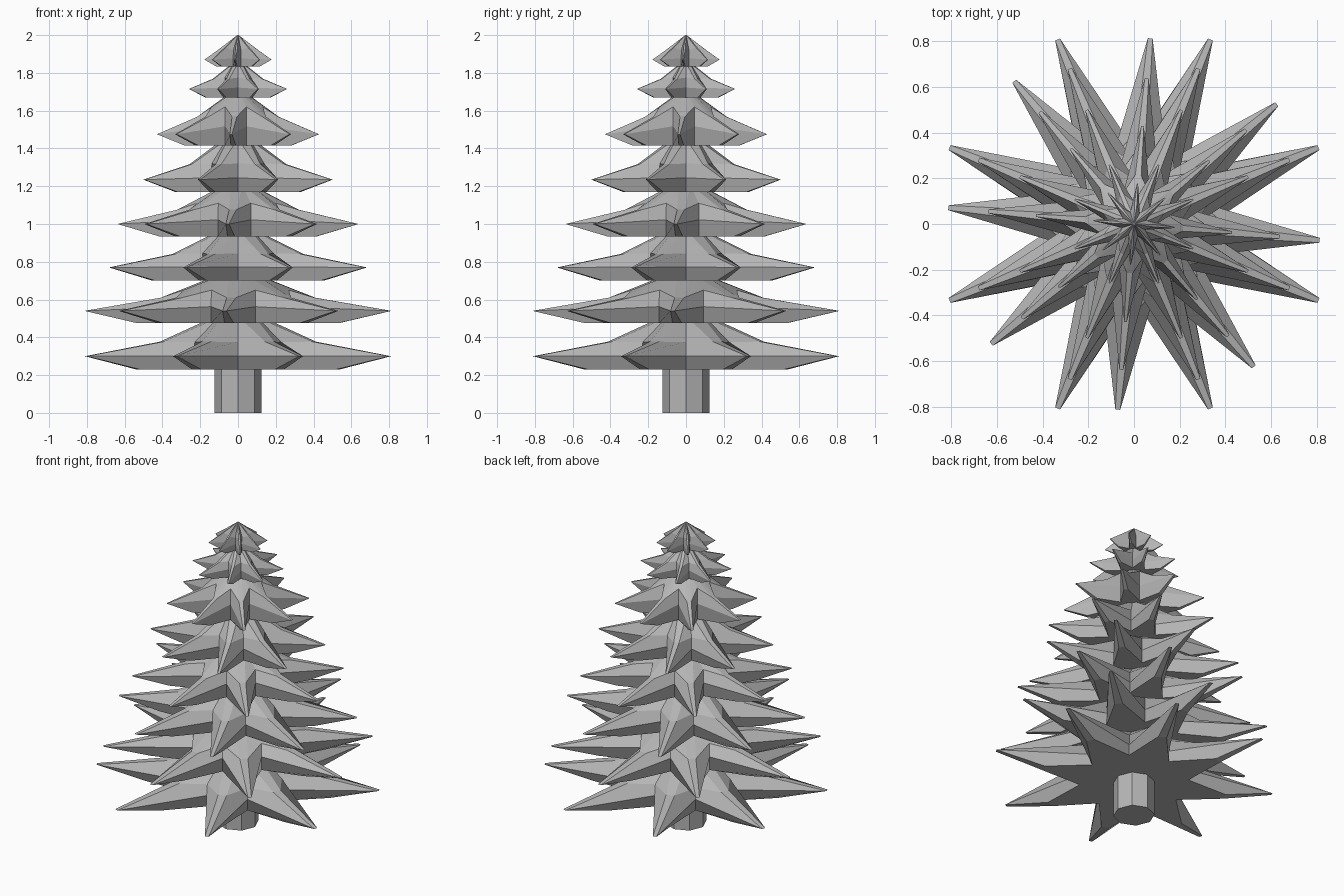
import bpy
import bmesh
from math import cos, sin, pi, radians
from mathutils import Matrix, Vector

cube = bpy.data.objects.get("Cube")
if cube:
    bpy.data.objects.remove(cube, do_unlink=True)

grey = bpy.data.materials.new("plain_grey")
grey.use_nodes = True
colour = (0.47, 0.47, 0.47, 1)
grey.diffuse_color = colour
grey.node_tree.nodes["Principled BSDF"].inputs["Base Color"].default_value = colour

ARMS = 8


def add_object(name, bm):
    bmesh.ops.recalc_face_normals(bm, faces=bm.faces)
    mesh = bpy.data.meshes.new(name)
    bm.to_mesh(mesh)
    bm.free()
    mesh.materials.append(grey)
    obj = bpy.data.objects.new(name, mesh)
    bpy.context.collection.objects.link(obj)
    return obj


def star_ring(bm, phase, arm, half_width, arm_z, valley, valley_z):
    """One ring: each arm has a narrow blunt end, followed by a valley point."""
    ring = []
    for i in range(ARMS):
        a = phase + i * 2 * pi / ARMS
        out, side = Vector((cos(a), sin(a), 0)), Vector((-sin(a), cos(a), 0))
        for s in (-1, 1):
            ring.append(bm.verts.new(out * arm + side * s * half_width + Vector((0, 0, arm_z))))
        v = a + pi / ARMS
        ring.append(bm.verts.new((valley * cos(v), valley * sin(v), valley_z)))
    return ring


def branch_tier(name, phase, base, tip_z, top, tip, valley, valley_z, neck):
    bm = bmesh.new()
    height = top - base
    shoulder_z = base + height * 0.6
    mid_valley = (base + valley_z) / 2
    rings = [
        star_ring(bm, phase, tip * 0.655, tip * 0.03, base, valley, base),
        star_ring(bm, phase, tip, tip * 0.013, tip_z, valley, mid_valley),
        star_ring(bm, phase, tip * 0.5, tip * 0.03, shoulder_z, valley * 0.98, valley_z),
        star_ring(bm, phase, neck, neck * 0.2, top, neck * 0.93, top),
    ]
    for low, high in zip(rings, rings[1:]):
        for i in range(len(low)):
            j = (i + 1) % len(low)
            bm.faces.new((low[i], low[j], high[j], high[i]))
    bm.faces.new(rings[0][::-1])
    bm.faces.new(rings[-1])
    add_object(name, bm)


# Trunk
bm = bmesh.new()
bmesh.ops.create_cone(bm, cap_ends=True, segments=8, radius1=0.125, radius2=0.125,
                      depth=0.24, matrix=Matrix.Translation((0, 0, 0.12)))
add_object("trunk", bm)

# Branch tiers: base, tip height, top, tip radius, valley radius, valley height, neck radius
tiers = [
    (0.23, 0.30, 0.475, 0.873, 0.33, 0.375, 0.20),
    (0.475, 0.54, 0.70, 0.815, 0.31, 0.65, 0.18),
    (0.70, 0.77, 0.935, 0.735, 0.27, 0.845, 0.16),
    (0.935, 1.0, 1.17, 0.64, 0.23, 1.11, 0.14),
    (1.17, 1.235, 1.415, 0.54, 0.20, 1.32, 0.125),
    (1.415, 1.475, 1.67, 0.43, 0.15, 1.62, 0.075),
    (1.67, 1.715, 1.835, 0.28, 0.10, 1.775, 0.05),
    (1.835, 1.87, 2.0, 0.178, 0.055, 1.92, 0.004),
]
for n, (base, tip_z, top, tip, valley, valley_z, neck) in enumerate(tiers):
    phase = radians(-5 if n % 2 else 22.5)
    branch_tier(f"branch_tier_{n + 1}", phase, base, tip_z, top, tip, valley, valley_z, neck)
